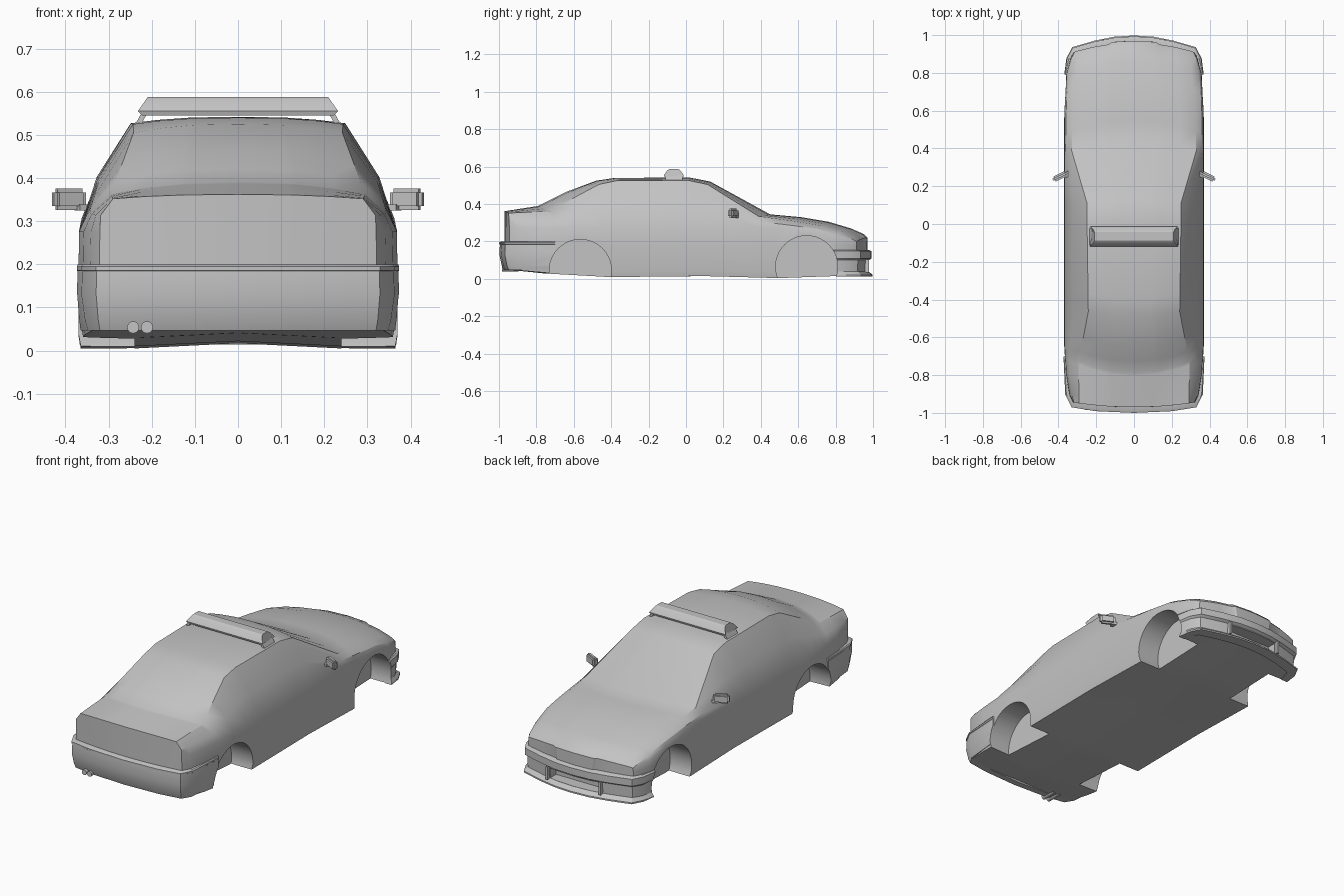
import bpy, bmesh, math
from mathutils import Vector, Matrix

if "Cube" in bpy.data.objects:
    bpy.data.objects.remove(bpy.data.objects["Cube"])

paint = bpy.data.materials.new("plain_grey")
paint.use_nodes = True
paint.diffuse_color = (0.55, 0.55, 0.55, 1)
paint.node_tree.nodes["Principled BSDF"].inputs["Base Color"].default_value = paint.diffuse_color


def finish(name, bm, angle=30):
    bmesh.ops.recalc_face_normals(bm, faces=bm.faces)
    mesh = bpy.data.meshes.new(name)
    bm.to_mesh(mesh)
    bm.free()
    mesh.materials.append(paint)
    obj = bpy.data.objects.new(name, mesh)
    bpy.context.collection.objects.link(obj)
    smooth(obj, angle)
    return obj


def activate(obj):
    bpy.ops.object.select_all(action='DESELECT')
    obj.select_set(True)
    bpy.context.view_layer.objects.active = obj


def smooth(obj, angle=30):
    activate(obj)
    bpy.ops.object.shade_smooth_by_angle(angle=math.radians(angle))


def cut(obj, cutter):
    cutter.hide_render = True
    activate(obj)
    mod = obj.modifiers.new("cut", 'BOOLEAN')
    mod.operation, mod.object, mod.solver = 'DIFFERENCE', cutter, 'EXACT'
    while obj.modifiers[0] != mod:
        bpy.ops.object.modifier_move_up(modifier=mod.name)
    bpy.ops.object.modifier_apply(modifier=mod.name)


def curve(keys, y):
    if y <= keys[0][0]:
        return keys[0][1]
    for (a, va), (b, vb) in zip(keys, keys[1:]):
        if y <= b:
            return va + (vb - va) * (y - a) / (b - a)
    return keys[-1][1]


def loft(bm, rings, closed=True):
    rows = [[bm.verts.new(p) for p in ring] for ring in rings]
    n = len(rows[0])
    for a, b in zip(rows, rows[1:]):
        for i in range(n if closed else n - 1):
            j = (i + 1) % n
            bm.faces.new((a[i], a[j], b[j], b[i]))
    return rows


def box(bm, centre, size, turn=Matrix()):
    m = Matrix.Translation(centre) @ turn @ Matrix.Diagonal((*size, 1))
    return bmesh.ops.create_cube(bm, size=1, matrix=m)["verts"]


def tube(bm, centre, radius, length, axis, sides):
    m = Matrix.Translation(centre) @ Matrix.Rotation(math.pi / 2, 4, axis)
    bmesh.ops.create_cone(bm, cap_ends=True, segments=sides, radius1=radius,
                          radius2=radius, depth=length, matrix=m)


# Outlines along the length: centre height, edge height, edge and body half widths
crown = [(-.94, .362), (-.7, .39), (-.58, .465), (-.45, .525), (-.36, .54), (0, .542), (.1, .52),
         (.38, .345), (.55, .33), (.7, .305), (.82, .27), (.88, .24), (.9, .22)]
edge = [(-.94, .352), (-.7, .362), (-.45, .505), (-.36, .525), (0, .527), (.1, .505),
        (.38, .335), (.55, .312), (.7, .287), (.82, .252), (.88, .225), (.9, .205)]
rim = [(-.94, .29), (-.7, .295), (-.45, .242), (.1, .25), (.38, .33), (.7, .32), (.9, .29)]
width = [(-.94, .322), (-.9, .343), (-.8, .36), (-.65, .37), (.6, .37), (.8, .358), (.88, .333), (.9, .318)]
belt = [(-.94, .275), (.4, .28), (.7, .25), (.9, .195)]
floor = [(-.94, .05), (-.72, .03), (-.4, .01), (.1, .015), (.48, .005), (.9, .02)]
bow = [(-.94, -.03), (-.7, -.09), (-.45, -.03), (.1, .03), (.38, .07), (.9, .06)]


def section(y):
    zc, ze, xe, w = (curve(k, y) for k in (crown, edge, rim, width))
    zs, zb = curve(belt, y), curve(floor, y)
    spans = (0, .4, .46, .75, 1)
    top = [(xe * f, zc - (zc - ze) * f ** 2.5) for f in spans]
    bulge = .012 + .03 * max(0, ze - .33)
    top += [((xe + w) / 2 + bulge, (ze + zs) / 2), (w - .002, zs), (w, .18)]
    low = [(w * .65 * f, zb + .012 * (1 - f)) for f in spans]
    low += [(w * .985, zb), (w, zb + .03), (w, .15)]

    def place(i, s, p):
        nose = .01 if y > .85 and i < 2 else 0
        return (s * p[0], y + curve(bow, y) * (1 - (p[0] / .35) ** 2) + nose, p[1])

    def chain(half):
        return [place(i, -1, p) for i, p in reversed(list(enumerate(half)))] + \
               [place(i, 1, p) for i, p in enumerate(half) if i]
    return chain(top) + chain(low)[::-1]


# Body shell
bm = bmesh.new()
stations = sorted({y for k in (crown, edge, rim, width, floor) for y, v in k})
rows = loft(bm, [section(y) for y in stations])
for ring in (rows[0], rows[-1]):
    n = len(ring)
    for i in range(n // 2 - 1):
        bm.faces.new((ring[i], ring[i + 1], ring[n - 2 - i], ring[n - 1 - i]))
body = finish("body", bm)


# Bumpers: a profile carried around each end
def bumper(name, half, profile, sign):
    path = [Vector((x, y, 0)) for x, y in half]
    path += [Vector((-p.x, p.y, 0)) for p in reversed(path[:-1])]
    last = len(path) - 1
    rings = []
    for i, p in enumerate(path):
        along = (path[min(i + 1, last)] - path[max(i - 1, 0)]).normalized()
        out = Vector((-along.y, along.x, 0)) * -sign
        fade = min(1, .25 + .4 * min(i, last - i))
        rings.append([p + out * (d * fade if d > 0 else d) + Vector((0, 0, z)) for d, z in profile])
    bm = bmesh.new()
    rows = loft(bm, rings)
    for ring in (rows[0], rows[-1]):
        bm.faces.new(ring)
    return finish(name, bm)


rear_bumper = bumper("rear_bumper", [(.366, -.7), (.345, -.9), (.318, -.943), (.2, -.961), (0, -.97)],
                     [(-.03, .2), (.02, .2), (.03, .195), (.03, .186), (.025, .184),
                      (.028, .13), (.015, .07), (.005, .047), (-.03, .047)], -1)
front_bumper = bumper("front_bumper", [(.362, .79), (.34, .87), (.313, .91), (.2, .942), (.1, .962), (0, .968)],
                      [(-.03, .155), (.01, .155), (.025, .148), (.025, .11), (.01, .1),
                       (.008, .04), (.03, .022), (.03, .014), (-.03, .014)], 1)

# Wheel arches and front air intake are cut out
cutters = []
for y, z in ((-.565, .045), (.645, .065)):
    for s in (-1, 1):
        bm = bmesh.new()
        tube(bm, (s * .37, y, z), .166, .26, 'Y', 40)
        cutters.append(finish("arch_cutter", bm))
bm = bmesh.new()
box(bm, (0, .96, .068), (.3, .1, .055))
cutters.append(finish("intake_cutter", bm))
for part in (body, rear_bumper, front_bumper):
    for c in cutters:
        cut(part, c)
    smooth(part)
for c in cutters:
    bpy.data.objects.remove(c)

# Intake side ribs
bm = bmesh.new()
for s in (-1, 1):
    box(bm, (s * .16, .955, .07), (.012, .045, .07))
finish("intake_ribs", bm)

# Roof light bar with slanted ends and feet
bm = bmesh.new()
outline = [(-.05, .545), (-.053, .555), (-.035, .58), (-.022, .588),
           (.022, .588), (.035, .58), (.053, .555), (.05, .545)]


def bar_end(z):
    return .222 if z < .55 else .232 - (z - .555) * .7


rows = loft(bm, [[(s * bar_end(z), y - .065, z) for y, z in outline] for s in (-1, 1)])
for ring in rows:
    bm.faces.new(ring)
finish("light_bar", bm)
bm = bmesh.new()
for s in (-1, 1):
    box(bm, (s * .225, -.065, .536), (.012, .09, .035), Matrix.Rotation(s * -.5, 4, 'Y'))
finish("light_bar_feet", bm)

# Door mirrors
for s, side in ((1, "left"), (-1, "right")):
    bm = bmesh.new()
    turn = Matrix.Rotation(s * -.45, 4, 'Z')
    box(bm, (s * .392, .252, .351), (.082, .03, .05), turn)
    bmesh.ops.bevel(bm, geom=bm.edges[:], offset=.009, segments=2, affect='EDGES')
    box(bm, (s * .35, .265, .332), (.05, .028, .014), turn)
    finish(side + "_mirror", bm, 40)

# Twin exhaust pipes
bm = bmesh.new()
for x in (-.243, -.211):
    tube(bm, (x, -.94, .054), .014, .09, 'X', 16)
finish("exhaust_pipes", bm)
